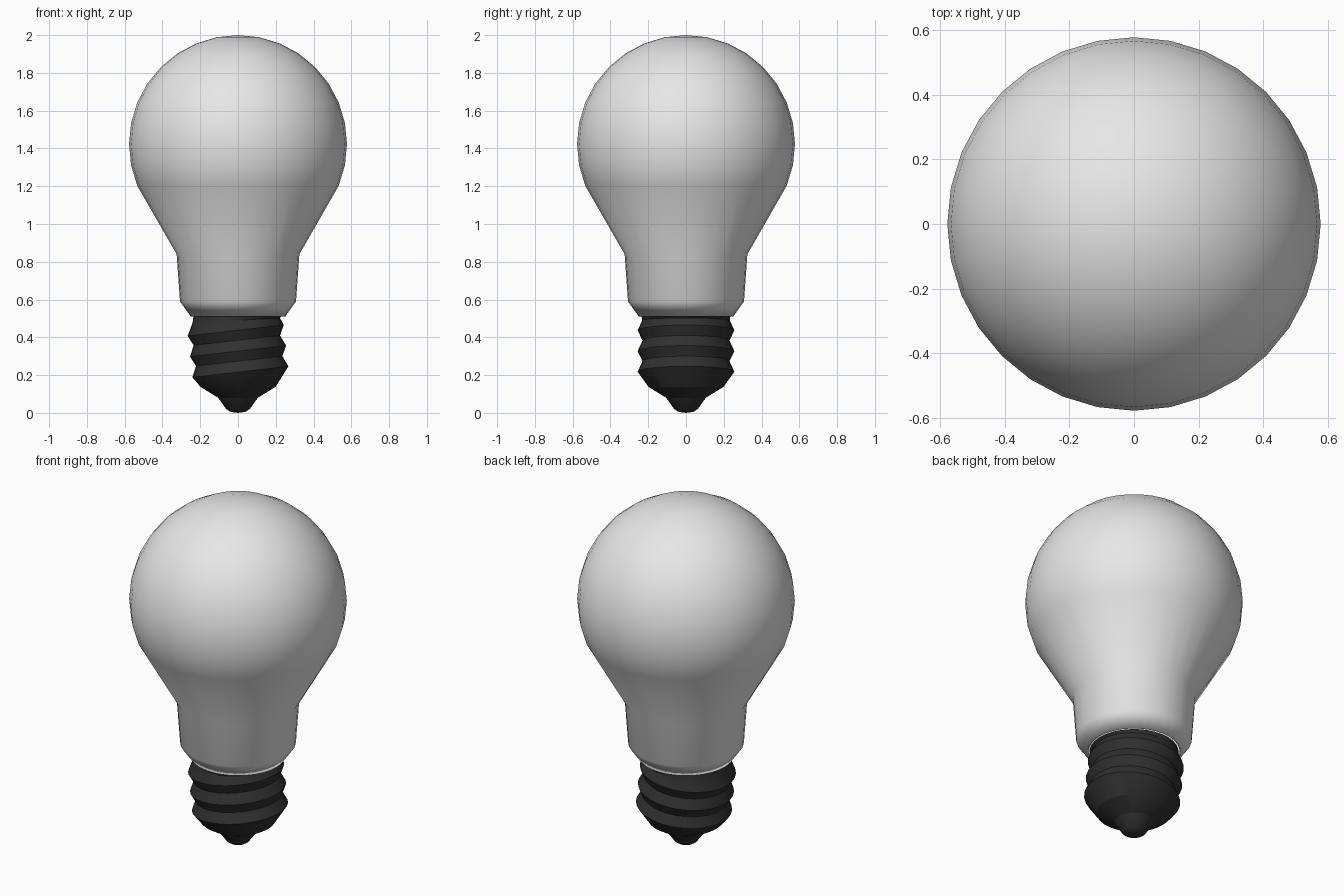
import bpy, bmesh, math
from mathutils import Matrix, Vector

if "Cube" in bpy.data.objects:
    bpy.data.objects.remove(bpy.data.objects["Cube"])


def material(name, rgb):
    m = bpy.data.materials.new(name)
    m.diffuse_color = (*rgb, 1)
    m.use_nodes = True
    m.node_tree.nodes["Principled BSDF"].inputs["Base Color"].default_value = m.diffuse_color
    return m


def lathe(name, rings, sides, mat, close_top=False):
    """Skin rings of (radius, height, tilt) from top to bottom; radius 0 is a pole."""
    bm = bmesh.new()
    pivot = Vector((0, 0, 0.33))
    loops = []
    for r, z, tilt in rings:
        rot = Matrix.Rotation(-tilt, 3, 'Y')
        count = 1 if r == 0 else sides
        loop = []
        for i in range(count):
            a = 2 * math.pi * i / sides
            p = Vector((r * math.cos(a), r * math.sin(a), z))
            loop.append(bm.verts.new(rot @ (p - pivot) + pivot))
        loops.append(loop)
    for a, b in zip(loops, loops[1:]):
        for i in range(sides):
            j = (i + 1) % sides
            if len(a) == 1:
                bm.faces.new((a[0], b[i], b[j]))
            elif len(b) == 1:
                bm.faces.new((a[i], b[0], a[j]))
            else:
                bm.faces.new((a[i], b[i], b[j], a[j]))
    if close_top:
        bm.faces.new(loops[0])
    bmesh.ops.recalc_face_normals(bm, faces=bm.faces)
    me = bpy.data.meshes.new(name)
    bm.to_mesh(me)
    bm.free()
    ob = bpy.data.objects.new(name, me)
    bpy.context.collection.objects.link(ob)
    me.materials.append(mat)
    bpy.context.view_layer.objects.active = ob
    ob.select_set(True)
    return ob


white = material("frosted white", (0.8, 0.8, 0.8))
black = material("dark metal", (0.03, 0.03, 0.03))

# Glass envelope: round head, tapered neck, chamfered collar
R, CZ, STEP = 0.577, 1.423, math.pi / 16
glass_rings = [(R * math.sin(i * STEP), CZ + R * math.cos(i * STEP), 0) for i in range(11)]
glass_rings += [(0.325, 0.84, 0), (0.307, 0.59, 0), (0.25, 0.51, 0)]
glass = lathe("glass_bulb", glass_rings, 32, white)
wall = glass.modifiers.new("wall", 'SOLIDIFY')
wall.thickness = 0.01
wall.offset = -1
bpy.ops.object.shade_smooth()
glass.select_set(False)

# Screw base: slanted thread ridges over a tapered bottom
T = math.radians(6.5)
base_rings = [(0.235, 0.515, 0), (0.232, 0.49, T * 0.5)]
for k in range(3):
    base_rings.append((0.256, 0.437 - 0.11 * k, T))
    if k < 2:
        base_rings.append((0.23, 0.384 - 0.11 * k, T))
base_rings += [(0.198, 0.137, 0), (0.105, 0.08, 0)]
base = lathe("screw_base", base_rings, 32, black, close_top=True)
bpy.ops.object.shade_smooth_by_angle(angle=math.radians(25))
base.select_set(False)

# Bottom contact tip
tip = lathe("contact_tip", [(0.105, 0.08, 0), (0.062, 0.02, 0), (0.04, 0.006, 0), (0, 0, 0)], 32, black)
bpy.ops.object.shade_smooth_by_angle(angle=math.radians(25))
tip.select_set(False)
